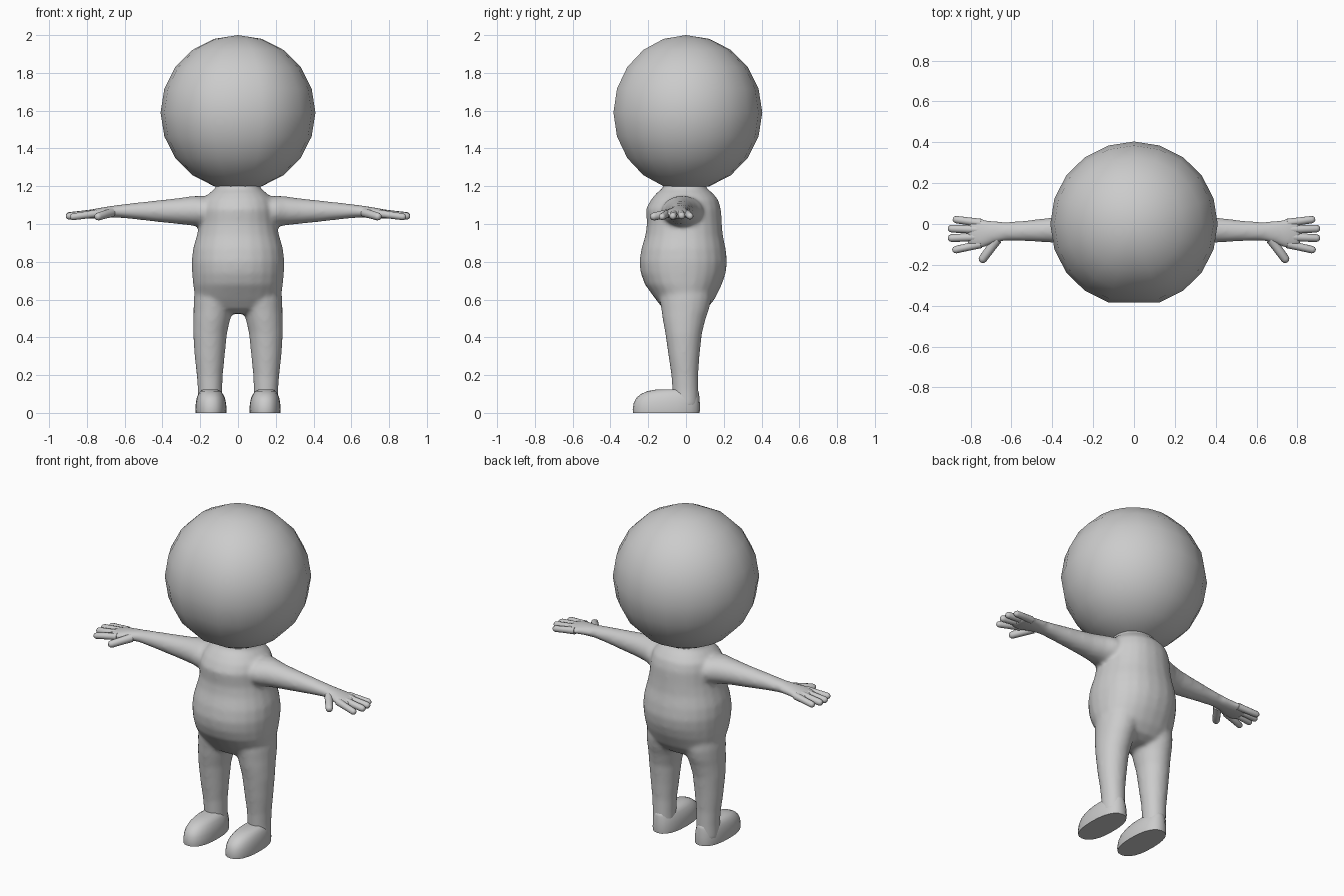
import bpy, bmesh, math
from mathutils import Vector

if "Cube" in bpy.data.objects:
    bpy.data.objects.remove(bpy.data.objects["Cube"])

grey = bpy.data.materials.new("plain grey")
grey.diffuse_color = (0.6, 0.6, 0.6, 1)
grey.use_nodes = True
grey.node_tree.nodes["Principled BSDF"].inputs["Base Color"].default_value = grey.diffuse_color


def loft(bm, rings, n=20, power=1.0):
    """Skin closed rings given as (centre, u half-axis, v half-axis)."""
    loops = []
    for c, u, v in rings:
        loop = []
        for i in range(n):
            a = 2 * math.pi * i / n
            ca, sa = math.cos(a), math.sin(a)
            ca = math.copysign(abs(ca) ** power, ca)
            sa = math.copysign(abs(sa) ** power, sa)
            loop.append(bm.verts.new(Vector(c) + Vector(u) * ca + Vector(v) * sa))
        loops.append(loop)
    for a, b in zip(loops, loops[1:]):
        for i in range(n):
            j = (i + 1) % n
            bm.faces.new((a[i], a[j], b[j], b[i]))
    bm.faces.new(loops[0])
    bm.faces.new(loops[-1])


def level(z, x0, x1, y0, y1):
    """Horizontal ring from its extents."""
    return (((x0 + x1) / 2, (y0 + y1) / 2, z), ((x1 - x0) / 2, 0, 0), (0, (y1 - y0) / 2, 0))


def finish(bm, name, angle=60):
    bmesh.ops.recalc_face_normals(bm, faces=bm.faces)
    me = bpy.data.meshes.new(name)
    bm.to_mesh(me)
    bm.free()
    me.materials.append(grey)
    ob = bpy.data.objects.new(name, me)
    bpy.context.collection.objects.link(ob)
    bpy.ops.object.select_all(action='DESELECT')
    ob.select_set(True)
    bpy.context.view_layer.objects.active = ob
    bpy.ops.object.shade_smooth_by_angle(angle=math.radians(angle))
    return ob


# Head: faceted ball, slightly flattened along the front meridian
bm = bmesh.new()
bmesh.ops.create_uvsphere(bm, u_segments=20, v_segments=10, radius=0.41)
for v in bm.verts:
    if abs(v.co.x) < 0.001 and v.co.y < -0.01:
        v.co.y *= 0.951
    v.co.y *= 0.985
    v.co.z += 1.59
finish(bm, "head")

# Body: torso, legs and arms blended into one skin
bm = bmesh.new()
torso = [(0.525, .10, -.07, .06), (0.55, .19, -.12, .11), (0.60, .225, -.16, .15),
         (0.68, .238, -.218, .19), (0.74, .243, -.24, .21), (0.80, .246, -.247, .218),
         (0.87, .238, -.236, .21), (0.94, .218, -.215, .195), (1.00, .205, -.207, .19),
         (1.08, .20, -.212, .185), (1.13, .185, -.185, .17), (1.165, .15, -.155, .14),
         (1.19, .118, -.122, .108), (1.24, .115, -.115, .10)]
loft(bm, [level(z, -w, w, y0, y1) for z, w, y0, y1 in torso], 24, 0.92)

leg = [(0.72, .02, .22, -.13, .13), (0.60, .01, .235, -.14, .135), (0.54, .03, .236, -.13, .12),
       (0.50, .04, .237, -.125, .105), (0.42, .058, .238, -.11, .085), (0.30, .07, .23, -.093, .072),
       (0.20, .08, .219, -.078, .065), (0.12, .083, .213, -.073, .066), (0.03, .083, .213, -.07, .067)]
arm = [(.12, -.13, .10, 1.00, 1.14), (.20, -.13, .09, .985, 1.15), (.25, -.112, .065, .992, 1.147),
       (.32, -.10, .045, 1.0, 1.137), (.42, -.09, .03, 1.01, 1.126), (.55, -.084, .015, 1.025, 1.112),
       (.63, -.082, .01, 1.033, 1.102), (.69, -.098, .016, 1.033, 1.093), (.75, -.122, .026, 1.03, 1.083),
       (.79, -.12, .028, 1.028, 1.073), (.815, -.105, .015, 1.032, 1.066)]
for s in (1, -1):
    loft(bm, [level(z, s * a, s * b, y0, y1) for z, a, b, y0, y1 in leg], 20)
    loft(bm, [((s * x, (y0 + y1) / 2, (z0 + z1) / 2), (0, (y1 - y0) / 2, 0), (0, 0, (z1 - z0) / 2))
              for x, y0, y1, z0, z1 in arm], 20)
body = finish(bm, "body", 180)
skin = body.modifiers.new("skin", 'REMESH')
skin.mode = 'VOXEL'
skin.voxel_size = 0.011
skin.use_smooth_shade = True
relax = body.modifiers.new("relax", 'SMOOTH')
relax.factor = 0.5
relax.iterations = 10

# Feet: flat sole, outline shrinking upward into a domed toe
bm = bmesh.new()
foot = [(0.0, .062, .224, -.28, .072), (0.02, .06, .226, -.282, .074), (0.055, .064, .223, -.276, .073),
        (0.08, .07, .218, -.262, .071), (0.10, .08, .21, -.238, .069), (0.115, .09, .20, -.205, .066),
        (0.125, .11, .185, -.15, .055)]
for s in (1, -1):
    loft(bm, [level(z, s * a, s * b, y0, y1) for z, a, b, y0, y1 in foot], 24, 0.85)
finish(bm, "feet")

# Fingers and thumbs: tapered capsules from knuckle to tip
bm = bmesh.new()
fingers = [((.75, .005, 1.055), (.888, .024, 1.04), .018), ((.75, -.028, 1.058), (.912, -.022, 1.042), .019),
           ((.75, -.063, 1.057), (.912, -.07, 1.04), .019), ((.75, -.098, 1.055), (.89, -.13, 1.036), .018),
           ((.67, -.075, 1.06), (.752, -.187, 1.036), .021)]
for s in (1, -1):
    for base, tip, r in fingers:
        b = Vector((s * base[0], base[1], base[2]))
        t = Vector((s * tip[0], tip[1], tip[2]))
        d = (t - b).normalized()
        u = d.cross(Vector((0, 0, 1))).normalized()
        w = u.cross(d)
        t -= d * r
        rings = [(b, r * 1.15), (b.lerp(t, .5), r * 1.05), (t, r),
                 (t + d * r * .6, r * .8), (t + d * r * .92, r * .4)]
        loft(bm, [(c, u * k, w * k) for c, k in rings], 12)
finish(bm, "fingers")
